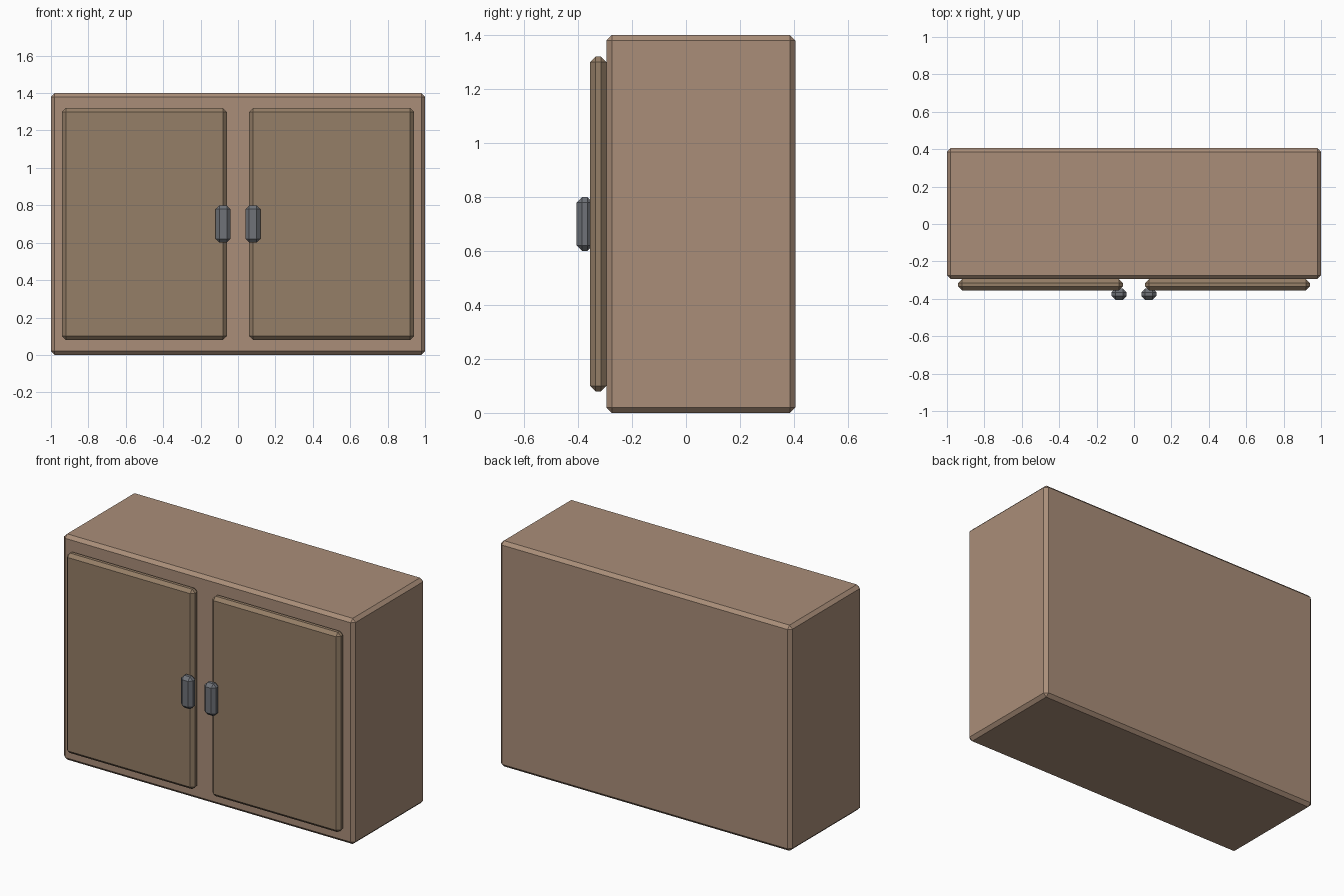
import bpy
import bmesh

if "Cube" in bpy.data.objects:
    bpy.data.objects.remove(bpy.data.objects["Cube"])


def material(name, color):
    mat = bpy.data.materials.new(name)
    mat.diffuse_color = (*color, 1.0)
    mat.use_nodes = True
    mat.node_tree.nodes["Principled BSDF"].inputs["Base Color"].default_value = mat.diffuse_color
    return mat


def chamfered_box(name, center, size, mat, chamfer=0.02):
    bm = bmesh.new()
    bmesh.ops.create_cube(bm, size=1.0)
    bmesh.ops.scale(bm, vec=size, verts=bm.verts)
    bmesh.ops.bevel(bm, geom=bm.edges[:], offset=chamfer, offset_type='OFFSET',
                    segments=1, affect='EDGES')
    bmesh.ops.recalc_face_normals(bm, faces=bm.faces)
    mesh = bpy.data.meshes.new(name)
    bm.to_mesh(mesh)
    bm.free()
    mesh.materials.append(mat)
    obj = bpy.data.objects.new(name, mesh)
    obj.location = center
    bpy.context.collection.objects.link(obj)
    return obj


body_wood = material("body_wood", (0.40, 0.27, 0.19))
door_wood = material("door_wood", (0.30, 0.21, 0.135))
metal = material("handle_metal", (0.16, 0.17, 0.19))

# Cabinet carcass
chamfered_box("cabinet_body", (0, 0.055, 0.7), (2.0, 0.7, 1.4), body_wood)

# Paired doors and handles
for side, s in (("left", -1), ("right", 1)):
    chamfered_box(side + "_door", (s * 0.5, -0.325, 0.7), (0.88, 0.06, 1.24), door_wood)
    chamfered_box(side + "_handle", (s * 0.08, -0.375, 0.7), (0.08, 0.06, 0.2), metal)
